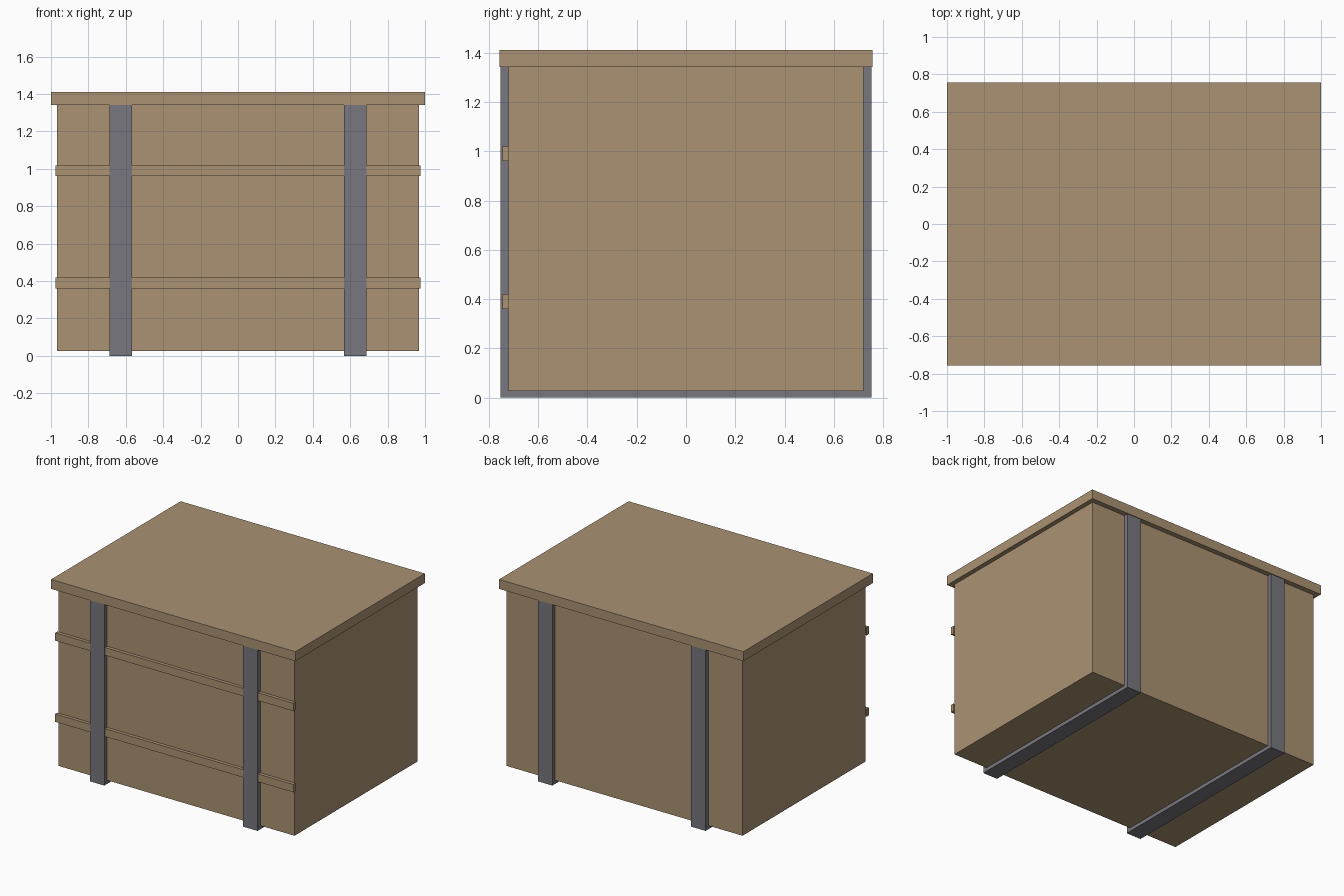
import bpy
import bmesh

cube = bpy.data.objects.get("Cube")
if cube:
    bpy.data.objects.remove(cube, do_unlink=True)


def material(name, color):
    mat = bpy.data.materials.new(name)
    mat.use_nodes = True
    mat.diffuse_color = color
    mat.node_tree.nodes["Principled BSDF"].inputs["Base Color"].default_value = color
    return mat


wood = material("tan_wood", (0.402, 0.287, 0.168, 1))
metal = material("grey_metal", (0.184, 0.184, 0.209, 1))


def prism(name, outline, x0, x1, mat):
    """Extrude a (y, z) outline from x0 to x1."""
    bm = bmesh.new()
    face = bm.faces.new([bm.verts.new((x0, y, z)) for y, z in outline])
    result = bmesh.ops.extrude_face_region(bm, geom=[face])
    moved = [v for v in result["geom"] if isinstance(v, bmesh.types.BMVert)]
    bmesh.ops.translate(bm, verts=moved, vec=(x1 - x0, 0, 0))
    bmesh.ops.recalc_face_normals(bm, faces=bm.faces)
    mesh = bpy.data.meshes.new(name)
    bm.to_mesh(mesh)
    bm.free()
    mesh.materials.append(mat)
    obj = bpy.data.objects.new(name, mesh)
    bpy.context.collection.objects.link(obj)
    return obj


def box(name, half_x, y0, y1, z0, z1, mat):
    return prism(name, [(y0, z0), (y1, z0), (y1, z1), (y0, z1)], -half_x, half_x, mat)


SIDE, BASE, RIM, STRAP = 0.72, 0.027, 1.342, 0.752

# Crate body and overhanging lid
box("crate_body", 0.967, -SIDE, SIDE, BASE, RIM, wood)
box("lid", 1.0, -0.757, 0.757, RIM, 1.412, wood)

# Horizontal slats on the front, passing behind the straps
for name, z in (("lower_slat", 0.36), ("upper_slat", 0.961)):
    box(name, 0.975, -0.745, -SIDE, z, z + 0.058, wood)

# U-shaped metal straps wrapping the front, bottom and back
u_profile = [(-STRAP, RIM), (-STRAP, 0), (STRAP, 0), (STRAP, RIM),
             (SIDE, RIM), (SIDE, BASE), (-SIDE, BASE), (-SIDE, RIM)]
for name, side in (("left_strap", 1), ("right_strap", -1)):
    prism(name, u_profile, side * 0.568, side * 0.687, metal)
